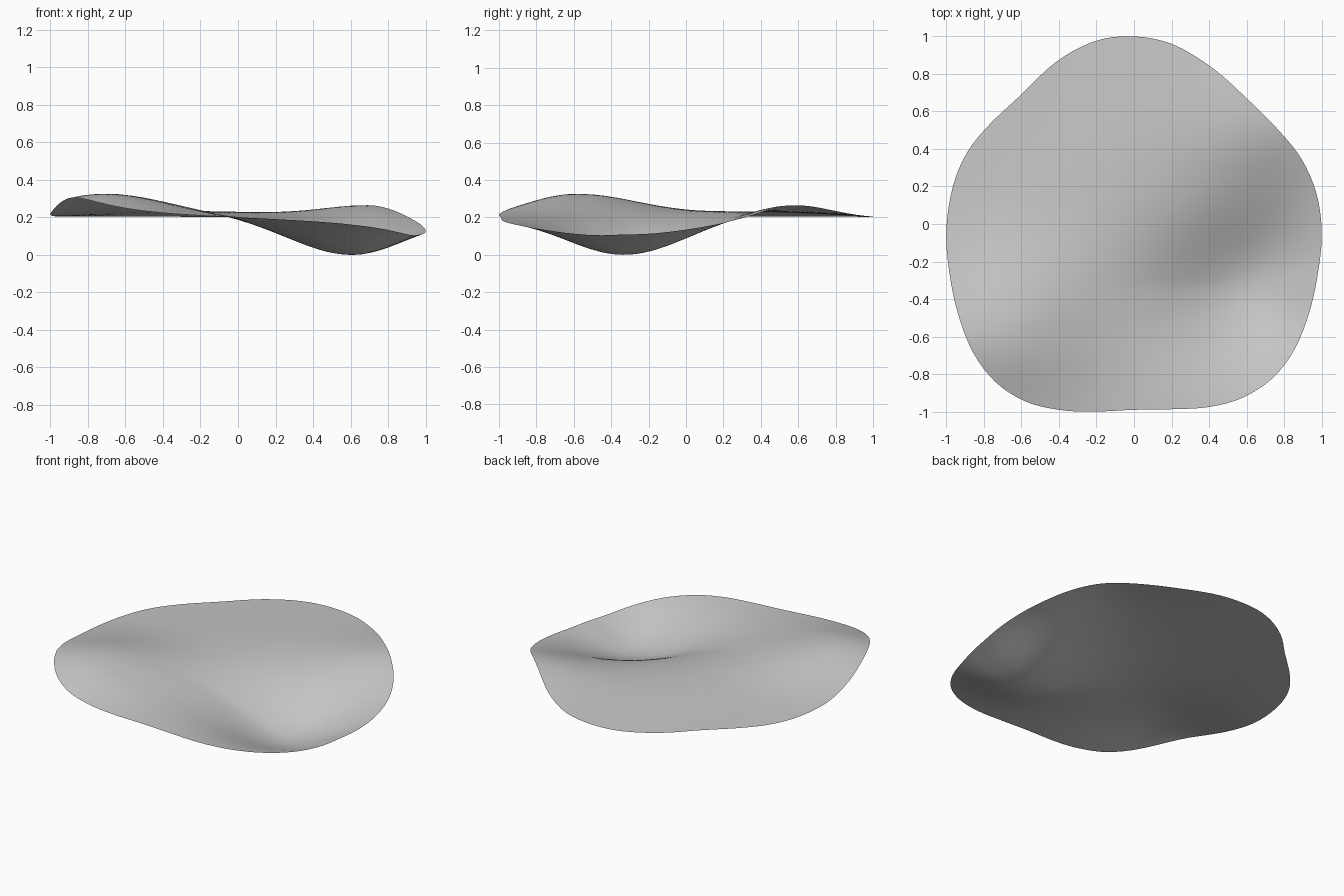
import bpy, bmesh, math
from mathutils import Vector

if "Cube" in bpy.data.objects:
    bpy.data.objects.remove(bpy.data.objects["Cube"])

# Outline of the sheet, counter-clockwise seen from above
OUTLINE = [(-0.02, 1), (-0.22, 0.97), (-0.42, 0.86), (-0.6, 0.69), (-0.77, 0.53),
           (-0.89, 0.38), (-0.965, 0.2), (-1, -0.03), (-0.985, -0.25), (-0.94, -0.47),
           (-0.86, -0.68), (-0.74, -0.84), (-0.58, -0.945), (-0.4, -0.99), (-0.22, -1),
           (0, -0.99), (0.2, -0.987), (0.4, -0.975), (0.58, -0.925), (0.74, -0.82),
           (0.86, -0.66), (0.94, -0.45), (0.985, -0.23), (1, -0.03), (0.97, 0.17),
           (0.89, 0.35), (0.77, 0.5), (0.61, 0.66), (0.42, 0.83), (0.2, 0.96)]
STEPS, RINGS = 4, 30


def smooth_loop(pts):
    """Closed Catmull-Rom curve through the points."""
    out, n = [], len(pts)
    for i in range(n):
        a, b, c, d = (Vector(pts[(i + k) % n]) for k in (-1, 0, 1, 2))
        for s in range(STEPS):
            t = s / STEPS
            out.append(0.5 * (2 * b + (c - a) * t + (2 * a - 5 * b + 4 * c - d) * t * t
                              + (3 * b - a - 3 * c + d) * t ** 3))
    return out


def bump(x, y, centre, left, right, front, back, tilt=0.0):
    """Smooth hill of height 1 with its own width on each side;
    tilt stretches its back half along the diagonal."""
    u, v = x - centre[0], y - centre[1]
    u /= left if u < 0 else right
    v /= front if v < 0 else back
    return math.exp(-(u * u + v * v - 2 * (tilt if v > 0 else 0) * u * v) / 2)


def height(x, y):
    z = 0.211 - 0.008 * (x * x + y * y) ** 2
    z -= 0.208 * bump(x, y, (0.6, -0.33), 0.33, 0.285, 0.31, 0.31, 0.28)   # deep hollow
    z += 0.123 * bump(x, y, (-0.73, -0.6), 0.31, 0.33, 0.27, 0.33, 0.25)   # tall crest
    z += 0.062 * bump(x, y, (0.72, 0.57), 0.25, 0.23, 0.22, 0.3)           # low crest
    z += 0.022 * bump(x, y, (-0.1, 0.28), 0.35, 0.4, 0.4, 0.35, 0.3)       # middle swell
    return z


# Wavy sheet: concentric rings around the centre
bm = bmesh.new()
loop = smooth_loop(OUTLINE)
n = len(loop)
centre = bm.verts.new((0, 0, height(0, 0)))
prev = None
for r in range(1, RINGS + 1):
    k = r / RINGS
    ring = [bm.verts.new((p.x * k, p.y * k, height(p.x * k, p.y * k))) for p in loop]
    for i in range(n):
        j = (i + 1) % n
        if prev is None:
            bm.faces.new((centre, ring[i], ring[j]))
        else:
            bm.faces.new((prev[i], ring[i], ring[j], prev[j]))
    prev = ring

# Rest on the ground
low = min(v.co.z for v in bm.verts)
for v in bm.verts:
    v.co.z -= low
for f in bm.faces:
    f.smooth = True

mesh = bpy.data.meshes.new("wavy_sheet")
bm.to_mesh(mesh)
bm.free()
grey = bpy.data.materials.new("light grey")
grey.diffuse_color = (0.57, 0.57, 0.57, 1)
grey.use_nodes = True
grey.node_tree.nodes["Principled BSDF"].inputs["Base Color"].default_value = grey.diffuse_color
mesh.materials.append(grey)
bpy.context.collection.objects.link(bpy.data.objects.new("wavy_sheet", mesh))
